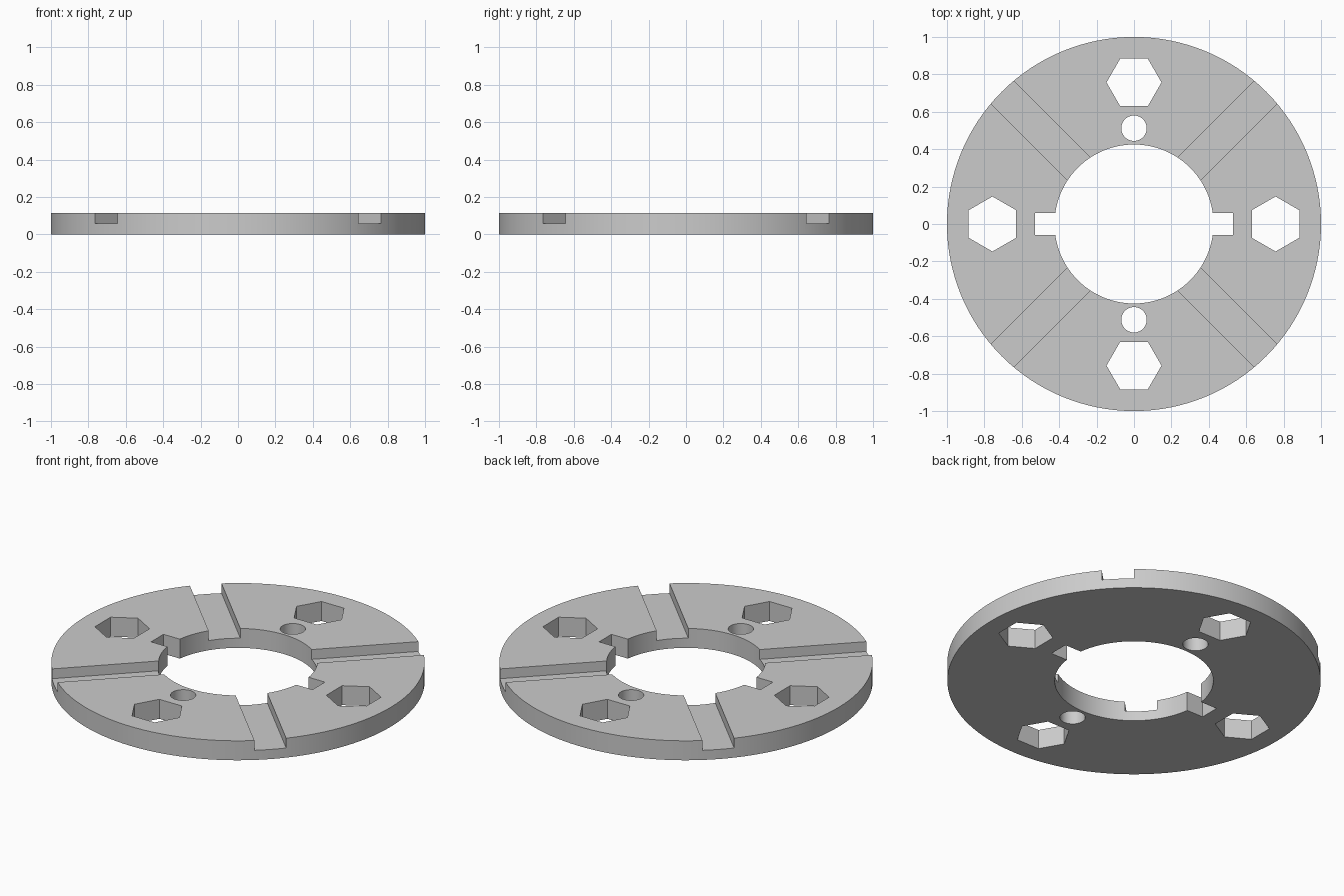
import bpy
from math import pi, cos, sin

if "Cube" in bpy.data.objects:
    bpy.data.objects.remove(bpy.data.objects["Cube"], do_unlink=True)

HEIGHT = 0.115
GROOVE_FLOOR = 0.057

grey = bpy.data.materials.new("light grey")
grey.use_nodes = True
colour = (0.6, 0.6, 0.6, 1)
grey.diffuse_color = colour
grey.node_tree.nodes["Principled BSDF"].inputs["Base Color"].default_value = colour


def prism(name, sides, radius, x, y, z0, z1, turn=0):
    """Upright prism or cylinder between two heights."""
    bpy.ops.mesh.primitive_cylinder_add(
        vertices=sides, radius=radius, depth=z1 - z0,
        location=(x, y, (z0 + z1) / 2), rotation=(0, 0, turn))
    ob = bpy.context.object
    ob.name = name
    ob.data.materials.append(grey)
    return ob


def bar(name, length, width, z0, z1, turn=0):
    """Box through the centre between two heights."""
    bpy.ops.mesh.primitive_cube_add(
        size=1, location=(0, 0, (z0 + z1) / 2), rotation=(0, 0, turn))
    ob = bpy.context.object
    ob.name = name
    ob.scale = (length, width, z1 - z0)
    ob.data.materials.append(grey)
    return ob


# Main ring body
disc = prism("slotted_disc", 128, 1, 0, 0, 0, HEIGHT)

# Centre bore and the keyway across it
low, high = -0.1, 0.3
cutters = [prism("bore_cutter", 96, 0.425, 0, 0, low, high),
           bar("keyway_cutter", 1.056, 0.116, low, high)]

# Diagonal grooves in the top face
for turn in (pi / 4, -pi / 4):
    cutters.append(bar("groove_cutter", 2.4, 0.172, GROOVE_FLOOR, high, turn))

# Four hexagonal sockets, each with a flat facing the centre
for i in range(4):
    a = i * pi / 2
    cutters.append(prism("hex_cutter", 6, 0.147, 0.757 * cos(a), 0.757 * sin(a),
                         low, high, a))

# Two round pin holes, front and back
for side in (-1, 1):
    cutters.append(prism("pin_hole_cutter", 32, 0.068, 0, side * 0.512, low, high))

# Cut everything out of the disc
bpy.context.view_layer.update()
for cutter in cutters:
    cutter.hide_render = True
    mod = disc.modifiers.new(cutter.name, "BOOLEAN")
    mod.operation = "DIFFERENCE"
    mod.solver = "EXACT"
    mod.object = cutter

bpy.ops.object.select_all(action="DESELECT")
disc.select_set(True)
bpy.context.view_layer.objects.active = disc
for mod in list(disc.modifiers):
    bpy.ops.object.modifier_apply(modifier=mod.name)
for cutter in cutters:
    bpy.data.objects.remove(cutter, do_unlink=True)

# Smooth round walls, crisp edges
bpy.ops.object.shade_smooth_by_angle(angle=pi / 6)
